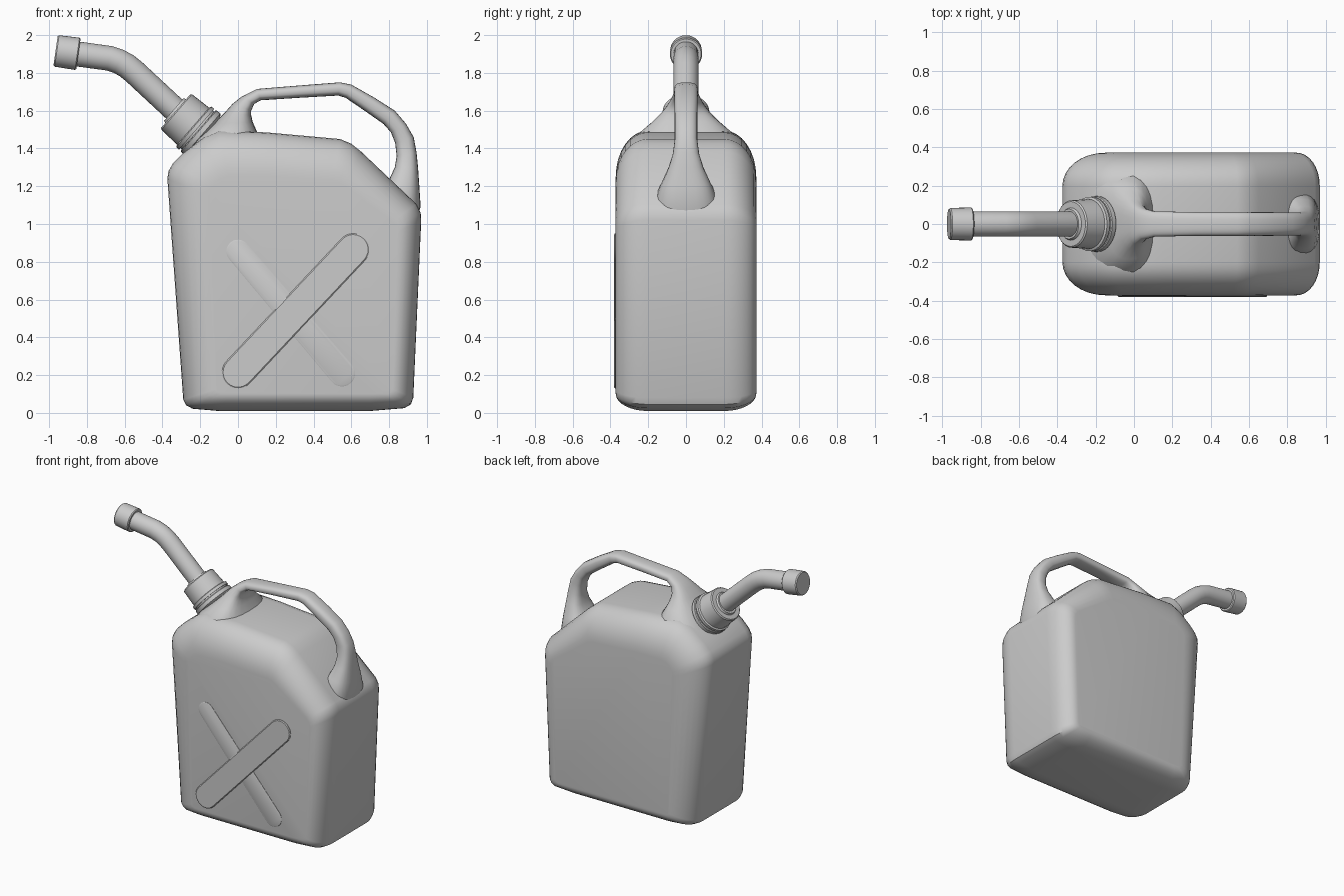
import bpy, bmesh
from math import sin, cos, pi, radians
from mathutils import Vector

if "Cube" in bpy.data.objects:
    bpy.data.objects.remove(bpy.data.objects["Cube"])


def finish(name, bm, angle=35):
    bmesh.ops.recalc_face_normals(bm, faces=bm.faces)
    me = bpy.data.meshes.new(name)
    bm.to_mesh(me)
    bm.free()
    ob = bpy.data.objects.new(name, me)
    bpy.context.collection.objects.link(ob)
    bpy.ops.object.select_all(action='DESELECT')
    ob.select_set(True)
    bpy.context.view_layer.objects.active = ob
    bpy.ops.object.shade_smooth_by_angle(angle=radians(angle))
    return ob


def loft(name, rings, angle=35):
    """Skin a list of equal-length point rings and cap both ends."""
    bm = bmesh.new()
    vs = [[bm.verts.new(p) for p in r] for r in rings]
    n = len(rings[0])
    for a, b in zip(vs, vs[1:]):
        for i in range(n):
            j = (i + 1) % n
            bm.faces.new((a[i], a[j], b[j], b[i]))
    bm.faces.new(vs[0])
    bm.faces.new(vs[-1])
    return finish(name, bm, angle)


def circle(c, axis, r, n=32):
    """Ring around an axis lying in the xz plane."""
    axis = Vector((axis[0], 0, axis[1])).normalized()
    side = Vector((0, 1, 0))
    up = axis.cross(side)
    return [Vector((c[0], 0, c[1])) + r * (cos(t) * side + sin(t) * up)
            for t in (2 * pi * i / n for i in range(n))]


def lathe(name, base, axis, profile):
    d = Vector(axis).normalized()
    return loft(name, [circle(Vector(base) + d * s, d, r) for s, r in profile])


# Body: outline at the middle (outer) blending to outline of the flat sides (inner)
body = [  # outer x, z, inner x, z
    (-.29, .07, -.12, .125), (-.275, .04, -.11, .11), (-.24, .022, -.09, .10),
    (-.10, .01, -.05, .10), (.70, .01, .70, .10), (.88, .025, .79, .10),
    (.915, .045, .81, .11), (.928, .08, .82, .125),
    (.97, 1.02, .85, .96), (.967, 1.06, .845, .99), (.945, 1.105, .825, 1.02),
    (.65, 1.385, .57, 1.20), (.60, 1.425, .54, 1.22), (.54, 1.45, .50, 1.23),
    (.15, 1.485, .15, 1.25), (-.10, 1.495, -.05, 1.25), (-.18, 1.46, -.09, 1.24),
    (-.29, 1.375, -.12, 1.22), (-.345, 1.32, -.14, 1.20), (-.368, 1.28, -.15, 1.18),
    (-.374, 1.24, -.15, 1.15)]
rings = []
for s in (-1, 1):
    for k in range(9):
        a = pi / 2 * (8 - k if s < 0 else k) / 8
        f, y = 1 - cos(a), s * (.2 + .172 * sin(a))
        rings.append([(x + (u - x) * f, y, z + (w - z) * f) for x, z, u, w in body])
loft("can_body", rings)

# Handle with flared roots: outer point, inner point, half width in y
handle = [
    (-.32, 1.30, .13, 1.42, .29), (-.22, 1.45, .10, 1.49, .26), (-.13, 1.53, .078, 1.54, .185),
    (-.07, 1.59, .07, 1.575, .135), (-.03, 1.635, .07, 1.60, .105), (.02, 1.675, .085, 1.635, .08),
    (.10, 1.715, .12, 1.655, .066), (.32, 1.733, .32, 1.668, .062), (.54, 1.75, .53, 1.68, .062),
    (.60, 1.738, .57, 1.668, .062), (.72, 1.67, .67, 1.60, .062), (.83, 1.60, .77, 1.53, .06),
    (.89, 1.53, .81, 1.485, .06), (.93, 1.46, .832, 1.43, .06), (.945, 1.38, .84, 1.36, .07),
    (.953, 1.30, .83, 1.30, .092), (.96, 1.20, .80, 1.235, .13), (.967, 1.09, .75, 1.19, .165),
    (.93, .98, .70, 1.12, .17)]
rings = []
for ox, oz, ix, iz, w in handle:
    ring = []
    for i in range(24):
        c, s = cos(2 * pi * i / 24), sin(2 * pi * i / 24)
        c, s = [(1 if v > 0 else -1) * abs(v) ** .75 for v in (c, s)]
        t = (1 + c) / 2
        ring.append((ix + (ox - ix) * t, w * s, iz + (oz - iz) * t))
    rings.append(ring)
loft("handle", rings, 50)

# Neck flange and screw collar
axis = (-.755, .655)
lathe("neck_collar", (-.2, 1.485), axis, [
    (-.16, .10), (-.03, .125), (-.02, .14), (-.015, .145), (.01, .145), (.015, .14),
    (.015, .132), (.025, .132), (.025, .142), (.045, .142), (.05, .13), (.165, .124),
    (.172, .117), (.172, .085), (.185, .078), (.185, .05)])

# Bent spout pipe
path = [Vector(p) for p in ((-.28, 1.555), (-.55, 1.806), (-.59, 1.838), (-.63, 1.86),
                            (-.68, 1.877), (-.87, 1.903))]
rings = []
for i, p in enumerate(path):
    d = path[min(i + 1, len(path) - 1)] - path[max(i - 1, 0)]
    if i == 1:
        d = (path[1] - path[0]).normalized() + (path[2] - path[1]).normalized()
    if i == 4:
        d = (path[4] - path[3]).normalized() + (path[5] - path[4]).normalized()
    rings.append(circle(p, d, .066))
loft("spout_pipe", rings)

# Spout tip cap
lathe("spout_cap", (-.845, 1.90), (-.99, .14), [
    (0, .06), (0, .08), (.006, .086), (.115, .084), (.122, .078), (.122, .04)])


# Crossed ribs on the front face
def rib(name, a, ra, b, rb, depth):
    a, b = Vector(a), Vector(b)
    d = (b - a).normalized()
    n = Vector((-d.y, d.x))

    def outline(y, inset):
        pts = []
        for c, r, sgn in ((a, ra, -1), (b, rb, 1)):
            for k in range(13):
                t = pi * k / 12
                p = c + (r - inset) * sgn * (d * sin(t) + n * cos(t))
                pts.append((p.x, y, p.y))
        return pts
    loft(name, [outline(-.36, 0), outline(-.372 - depth * .5, 0),
                outline(-.372 - depth, .006)], 25)


rib("wide_rib", (0, .215), .085, (.61, .865), .085, .009)
rib("narrow_rib", (0, .855), .062, (.55, .21), .07, .005)
